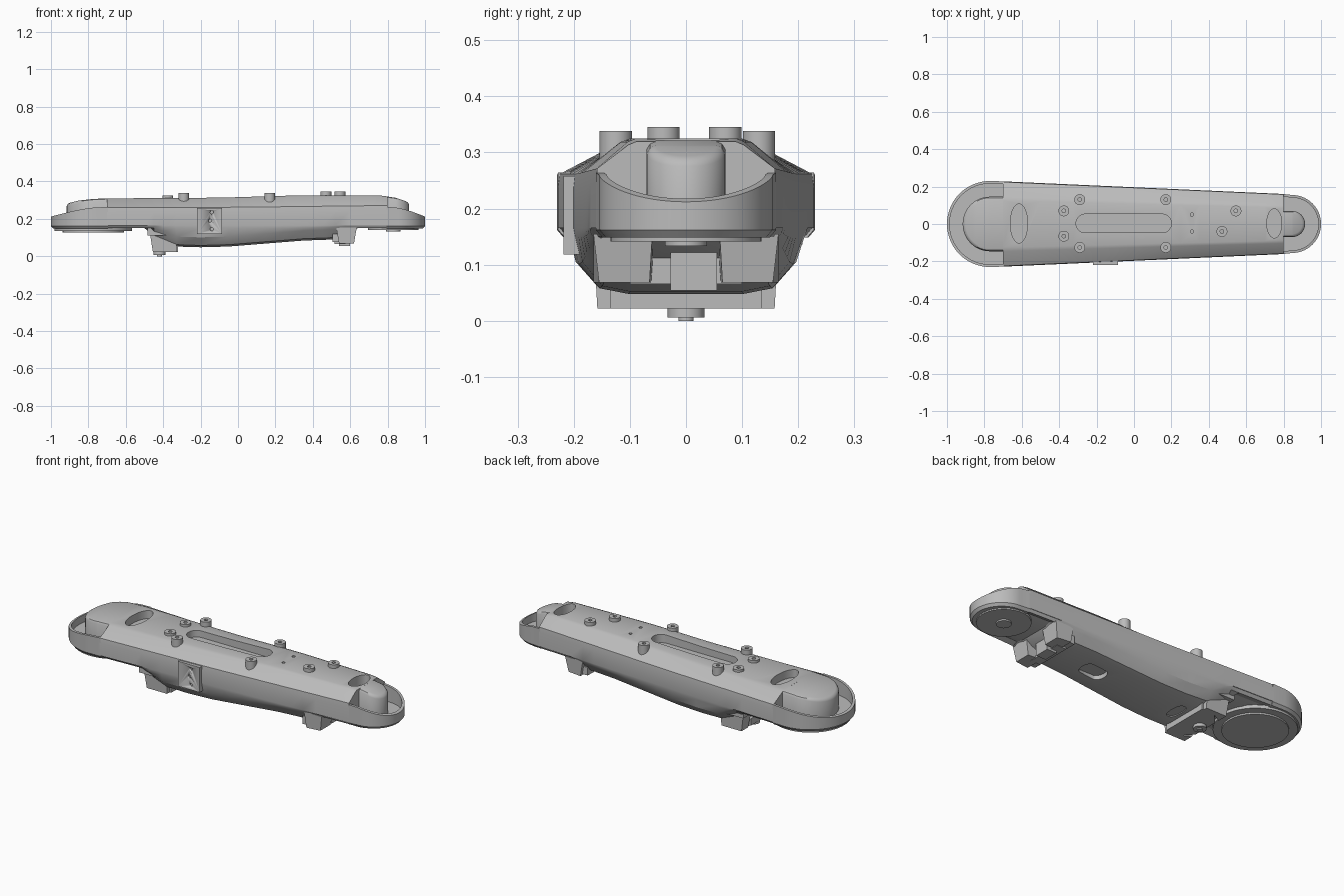
import bpy, bmesh, math

if "Cube" in bpy.data.objects:
    bpy.data.objects.remove(bpy.data.objects["Cube"])

mat = bpy.data.materials.new("plain grey")
mat.diffuse_color = (0.5, 0.5, 0.5, 1)
mat.use_nodes = True
mat.node_tree.nodes["Principled BSDF"].inputs["Base Color"].default_value = mat.diffuse_color


def lerp_table(table, x):
    for (a, u), (b, v) in zip(table, table[1:]):
        if x <= b:
            return u + (v - u) * max(0, (x - a) / (b - a))
    return table[-1][1]


def top(x):
    return lerp_table([(-0.915, 0.282), (-0.85, 0.298), (-0.75, 0.309), (-0.1, 0.313), (0.3, 0.325),
                       (0.76, 0.325), (0.84, 0.314), (0.91, 0.29)], x)


def belly(x):
    return lerp_table([(-0.5, 0.15), (-0.45, 0.10), (-0.33, 0.05), (-0.2, 0.046), (-0.05, 0.05),
                       (0.15, 0.066), (0.35, 0.082), (0.52, 0.088), (0.6, 0.12), (0.64, 0.15)], x)


def half_width(x):
    return 0.228 - (x + 0.7) * 0.045


def finish(name, bm, angle=30):
    bmesh.ops.recalc_face_normals(bm, faces=bm.faces[:])
    me = bpy.data.meshes.new(name)
    bm.to_mesh(me)
    bm.free()
    ob = bpy.data.objects.new(name, me)
    bpy.context.collection.objects.link(ob)
    me.materials.append(mat)
    bpy.ops.object.select_all(action='DESELECT')
    ob.select_set(True)
    bpy.context.view_layer.objects.active = ob
    bpy.ops.object.shade_smooth_by_angle(angle=math.radians(angle))
    return ob


def loft(name, rings, closed=True):
    """Skin a list of point rings and cap both ends."""
    bm = bmesh.new()
    vs = [[bm.verts.new(p) for p in r] for r in rings]
    n = len(rings[0])
    for a, b in zip(vs, vs[1:]):
        for i in range(n):
            j = (i + 1) % n
            bm.faces.new((a[i], a[j], b[j], b[i]))
    bm.faces.new(vs[0])
    bm.faces.new(vs[-1])
    bmesh.ops.remove_doubles(bm, verts=bm.verts[:], dist=1e-5)
    return finish(name, bm)


def prism(name, outline, z0, z1):
    return loft(name, [[(x, y, z) for x, y in outline] for z in (z0, z1)])


def box(name, x0, x1, y0, y1, z0, z1):
    return prism(name, [(x0, y0), (x1, y0), (x1, y1), (x0, y1)], z0, z1)


def oval(cx, cy, rx, ry, n=32, stretch=0):
    """Ellipse outline; stretch pulls the halves apart into a slot."""
    pts = []
    for i in range(n):
        t = 2 * math.pi * (i + 0.5) / n
        c = math.cos(t)
        pts.append((cx + rx * c + math.copysign(stretch, c), cy + ry * math.sin(t)))
    return pts


def disc(name, x, y, r, z0, z1, n=48):
    return prism(name, oval(x, y, r, r, n), z0, z1)


def cut(ob, cutter):
    cutter.hide_render = True
    bpy.context.view_layer.objects.active = ob
    m = ob.modifiers.new("cut", 'BOOLEAN')
    m.object, m.operation, m.solver = cutter, 'DIFFERENCE', 'EXACT'
    bpy.ops.object.modifier_apply(modifier=m.name)
    bpy.data.objects.remove(cutter)


# Main body: faceted section lofted along x
def section(x):
    w, t, b = half_width(x), top(x), belly(x)
    side = 0.262 + 0.012 * max(0, x)
    low = min(0.15, b + 0.055)
    half = [(0.55 * w, t), (0.64 * w, t - 0.006), (0.985 * w, side), (w, side - 0.025), (w, 0.165),
            (0.985 * w, max(low + 0.015, 0.15)), (0.93 * w, low), (0.75 * w, b + 0.012), (0.5 * w, b + 0.002)]
    return [(x, y, z) for y, z in half] + [(x, -y, z) for y, z in reversed(half)]


stations = [-0.7, -0.6, -0.5, -0.45, -0.4, -0.33, -0.2, -0.05, 0.05, 0.15, 0.25, 0.35, 0.45, 0.52,
            0.6, 0.64, 0.7, 0.76, 0.8]
body = loft("main_body", [section(x) for x in stations])

# Recesses: long slot, two oval pockets, screw holes, belly window
cut(body, prism("slot_cutter", oval(-0.055, 0.003, 0.05, 0.05, 32, 0.205), 0.275, 0.4))
cut(body, prism("pocket_cutter", oval(-0.615, 0.003, 0.046, 0.105), 0.265, 0.4))
cut(body, prism("pocket_cutter", oval(0.75, 0.003, 0.04, 0.078), 0.27, 0.4))
for y in (-0.04, 0.05):
    cut(body, disc("hole_cutter", 0.31, y, 0.009, 0.3, 0.4, 12))
cut(body, prism("window_cutter", oval(0.26, 0, 0.03, 0.05, 24, 0.04), 0.0, 0.095))
cut(body, prism("port_cutter", oval(-0.27, 0, 0.02, 0.06, 24, 0.01), 0.0, 0.056))
bpy.ops.object.select_all(action='DESELECT')
body.select_set(True)
bpy.ops.object.shade_smooth_by_angle(angle=math.radians(25))


# Rounded ends: rim tray with sloping lip, and raised cap inside it
def end_path(cx, xb, r, yb, s, n=32):
    pts = [(xb, yb)]
    for i in range(n + 1):
        t = math.pi * i / n
        pts.append((cx + s * r * math.sin(t), r * math.cos(t)))
    return pts + [(xb, -yb)]


def rounded_end(side, cx, xb, r, cap_r, s):
    yb = half_width(xb)
    tip = cx + s * r

    def lip(x):
        f = min(1, abs(x - tip) / abs(tip - xb))
        return 0.212 + 0.052 * math.sin(f * math.pi / 2)
    layers = []
    for inset, zf in ((0.012, lambda x: 0.148), (0, lambda x: 0.162), (0, lip),
                      (0.014, lip), (0.014, lambda x: 0.175)):
        layers.append([(x, y, zf(x)) for x, y in end_path(cx, xb, r - inset, yb - inset, s)])
    loft(side + "_end_rim", layers)
    caps = []
    for inset, drop in ((0, None), (0, 0.014), (0.006, 0.004), (0.016, 0.0)):
        pts = end_path(cx, xb, cap_r - inset, cap_r - inset, s)
        caps.append([(x, y, 0.17 if drop is None else top(x) - drop) for x, y in pts])
    # Curved top skinned as strips between mirrored path points
    bm = bmesh.new()
    vs = [[bm.verts.new(p) for p in ring] for ring in caps]
    n = len(vs[0])
    for a, b in zip(vs, vs[1:]):
        for i in range(n - 1):
            bm.faces.new((a[i], a[i + 1], b[i + 1], b[i]))
    t = vs[-1]
    for i in range(n // 2 - 1):
        bm.faces.new((t[i], t[i + 1], t[n - 2 - i], t[n - 1 - i]))
    bmesh.ops.holes_fill(bm, edges=[e for e in bm.edges if e.is_boundary], sides=0)
    finish(side + "_end_cap", bm, 35)


rounded_end("left", -0.77, -0.695, 0.23, 0.146, -1)
rounded_end("right", 0.845, 0.795, 0.155, 0.07, 1)

# Joint covers under both ends
disc("left_joint_cover", -0.773, 0, 0.208, 0.136, 0.155)
disc("left_joint_plate", -0.773, 0, 0.165, 0.127, 0.14)
disc("right_joint_cover", 0.83, 0, 0.135, 0.141, 0.155)
disc("right_joint_hub", 0.83, 0, 0.038, 0.133, 0.145, 24)

# Threaded bosses on top
for x, y, z in [(-0.29, 0.13, 0.338), (-0.29, -0.125, 0.338), (0.17, 0.13, 0.338), (0.17, -0.125, 0.338),
                (-0.375, 0.07, 0.325), (-0.375, -0.065, 0.325), (0.545, 0.07, 0.345), (0.47, -0.04, 0.345)]:
    boss = disc("top_boss", x, y, 0.029, 0.27, z, 24)
    cut(boss, disc("boss_hole_cutter", x, y, 0.010, z - 0.02, z + 0.02, 12))

# Side plate with three screw holes
plate = box("side_plate", -0.22, -0.085, -0.218, -0.185, 0.118, 0.258)
for x, z in ((-0.14, 0.235), (-0.15, 0.19), (-0.14, 0.145)):
    hole = disc("plate_hole_cutter", 0, 0, 0.009, -0.01, 0.01, 12)
    hole.rotation_euler.x = math.pi / 2
    hole.location = (x, -0.218, z)
    cut(plate, hole)

# Left bracket: angled wings, base plate, flange and foot
for s in (-1, 1):
    loft("left_bracket_wing", [[(x, s * y, z) for x, y in outline] for z, outline in (
        (0.022, [(-0.455, 0.10), (-0.395, 0.135), (-0.33, 0.135), (-0.33, 0.158), (-0.455, 0.158)]),
        (0.15, [(-0.475, 0.085), (-0.395, 0.12), (-0.33, 0.12), (-0.33, 0.165), (-0.475, 0.165)]))])
    box("left_bracket_flange", -0.485, -0.38, s * 0.09, s * 0.185, 0.112, 0.155)
prism("left_bracket_base", [(-0.455, -0.075), (-0.40, -0.135), (-0.32, -0.135), (-0.32, 0.135),
                            (-0.40, 0.135), (-0.455, 0.075)], 0.022, 0.06)
disc("left_bracket_foot", -0.42, 0, 0.033, 0.006, 0.03, 24)
disc("left_bracket_screw", -0.42, 0, 0.014, 0.0, 0.01, 16)

# Right bracket: two wings and a centre block
for s in (-1, 1):
    loft("right_bracket_wing", [[(x, s * y, z) for x, y in outline] for z, outline in (
        (0.068, [(0.54, 0.06), (0.62, 0.065), (0.62, 0.155), (0.54, 0.165)]),
        (0.155, [(0.525, 0.055), (0.635, 0.06), (0.635, 0.165), (0.525, 0.165)]))])
    box("right_bracket_flange", 0.505, 0.56, s * 0.07, s * 0.15, 0.075, 0.12)
box("right_bracket_centre", 0.54, 0.60, -0.028, 0.055, 0.054, 0.15)
box("right_bracket_bridge", 0.515, 0.575, -0.1, 0.1, 0.066, 0.15)
